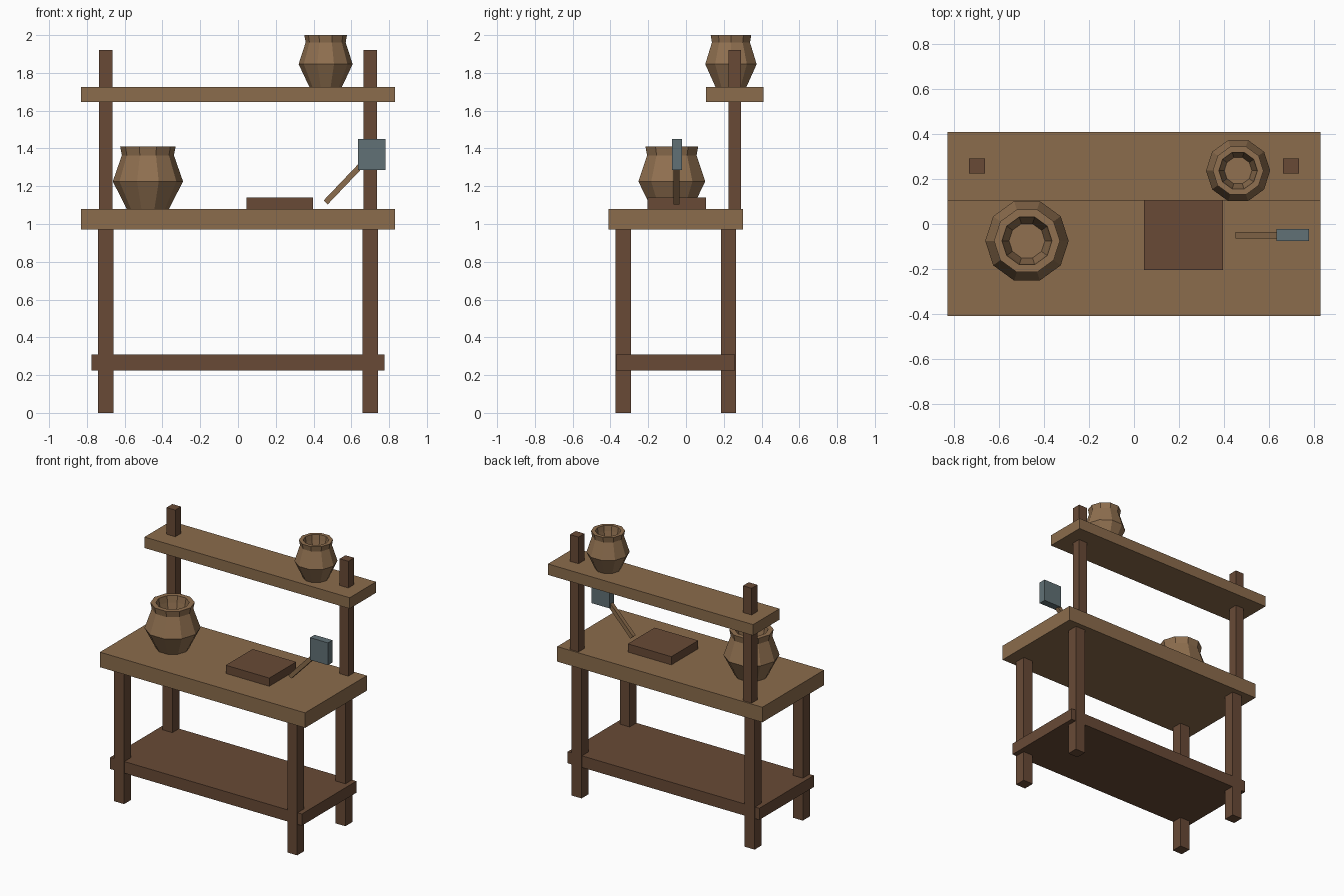
import bpy, bmesh, math
from mathutils import Vector, Matrix

if "Cube" in bpy.data.objects:
    bpy.data.objects.remove(bpy.data.objects["Cube"])


def material(name, srgb):
    m = bpy.data.materials.new(name)
    lin = [((c / 255 + 0.055) / 1.055) ** 2.4 for c in srgb]
    m.diffuse_color = (*lin, 1.0)
    m.use_nodes = True
    m.node_tree.nodes["Principled BSDF"].inputs["Base Color"].default_value = m.diffuse_color
    return m


WOOD = material("light wood", (139, 108, 76))
DARK = material("dark wood", (104, 74, 54))
CLAY = material("clay", (144, 112, 80))
STEEL = material("grey steel", (97, 113, 118))


def finish(name, bm, mat):
    bmesh.ops.recalc_face_normals(bm, faces=bm.faces)
    mesh = bpy.data.meshes.new(name)
    bm.to_mesh(mesh)
    bm.free()
    mesh.materials.append(mat)
    ob = bpy.data.objects.new(name, mesh)
    bpy.context.collection.objects.link(ob)
    return ob


def box(name, x, y, z, mat):
    """Box from (min, max) ranges on each axis."""
    bm = bmesh.new()
    bmesh.ops.create_cube(bm, size=1)
    for v in bm.verts:
        v.co = [(r[0] + r[1]) / 2 + c * (r[1] - r[0])
                for r, c in zip((x, y, z), v.co)]
    return finish(name, bm, mat)


def pot(name, centre, radius, height, sides=10):
    """Faceted pot turned from a profile of (radius, height) fractions."""
    profile = [(0.60, 0), (1.0, 0.44), (0.74, 0.86), (0.79, 1.0),
               (0.60, 1.0), (0.56, 0.86), (0.43, 0.55)]
    bm = bmesh.new()
    rings = []
    for r, h in profile:
        ring = []
        for i in range(sides):
            a = 2 * math.pi * i / sides
            ring.append(bm.verts.new((centre[0] + radius * r * math.cos(a),
                                      centre[1] + radius * r * math.sin(a),
                                      centre[2] + height * h)))
        rings.append(ring)
    for lo, hi in zip(rings, rings[1:]):
        for i in range(sides):
            j = (i + 1) % sides
            bm.faces.new((lo[i], lo[j], hi[j], hi[i]))
    bm.faces.new(rings[0])
    bm.faces.new(rings[-1])
    return finish(name, bm, CLAY)


# Bench: top, lower shelf, raised back shelf
box("table_top", (-0.83, 0.83), (-0.41, 0.303), (0.97, 1.08), WOOD)
box("lower_shelf", (-0.775, 0.775), (-0.37, 0.26), (0.225, 0.31), DARK)
box("upper_shelf", (-0.83, 0.83), (0.105, 0.41), (1.645, 1.725), WOOD)

# Legs and shelf posts, mirrored left and right
for side, s in (("left", -1), ("right", 1)):
    cx = 0.70 * s
    legx = (cx - 0.04, cx + 0.04)
    box("front_leg_" + side, legx, (-0.373, -0.292), (0, 0.98), DARK)
    box("back_leg_" + side, legx, (0.184, 0.264), (0, 0.98), DARK)
    box("shelf_post_" + side, (cx - 0.035, cx + 0.035),
        (0.225, 0.292), (1.07, 1.92), DARK)

# Pots
pot("large_pot", (-0.477, -0.075, 1.08), 0.186, 0.33)
pot("small_pot", (0.464, 0.238, 1.725), 0.143, 0.275)

# Cutting board
box("cutting_board", (0.045, 0.397), (-0.205, 0.105), (1.08, 1.14), DARK)

# Tool: steel head with a slanted handle
box("tool_head", (0.635, 0.78), (-0.075, -0.022), (1.287, 1.45), STEEL)
a, b = Vector((0.464, -0.05, 1.114)), Vector((0.665, -0.05, 1.325))
bm = bmesh.new()
bmesh.ops.create_cube(bm, size=1)
rot = (b - a).to_track_quat('Z', 'Y').to_matrix().to_4x4()
bm.transform(Matrix.Translation((a + b) / 2) @ rot
             @ Matrix.Diagonal((0.03, 0.03, (b - a).length, 1)))
finish("tool_handle", bm, WOOD)
